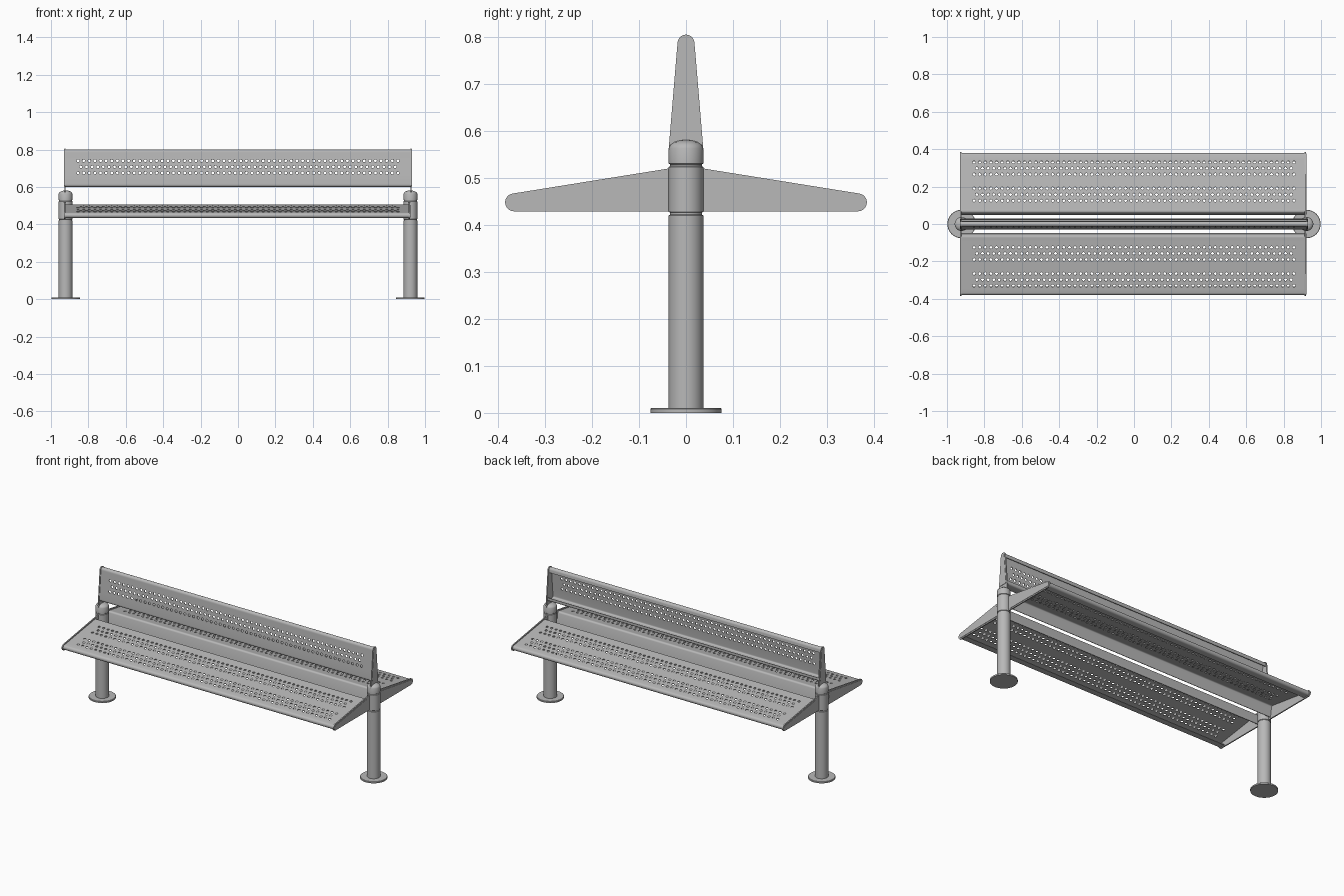
import bpy, bmesh, math
from mathutils import Vector

if "Cube" in bpy.data.objects:
    bpy.data.objects.remove(bpy.data.objects["Cube"], do_unlink=True)

steel = bpy.data.materials.new("grey steel")
steel.use_nodes = True
grey = (0.48, 0.48, 0.48, 1)
steel.diffuse_color = grey
steel.node_tree.nodes["Principled BSDF"].inputs["Base Color"].default_value = grey


def finish(name, bm, thickness=0):
    mesh = bpy.data.meshes.new(name)
    bm.to_mesh(mesh)
    bm.free()
    ob = bpy.data.objects.new(name, mesh)
    bpy.context.collection.objects.link(ob)
    mesh.materials.append(steel)
    bpy.ops.object.select_all(action='DESELECT')
    ob.select_set(True)
    bpy.context.view_layer.objects.active = ob
    if thickness:
        mod = ob.modifiers.new("Solidify", 'SOLIDIFY')
        mod.thickness = thickness
        mod.offset = 0
        bpy.ops.object.modifier_apply(modifier=mod.name)
    bpy.ops.object.shade_smooth_by_angle(angle=math.radians(35))
    return ob


def arc(cy, cz, r, start, end, n=8):
    angles = [math.radians(start + (end - start) * k / n) for k in range(n + 1)]
    return [(cy + r * math.cos(a), cz + r * math.sin(a)) for a in angles]


def lathe(name, profile, x, steps=40):
    bm = bmesh.new()
    verts = [bm.verts.new((x + r, 0, z)) for r, z in profile]
    edges = [bm.edges.new(pair) for pair in zip(verts, verts[1:])]
    bmesh.ops.spin(bm, geom=verts + edges, cent=(x, 0, 0), axis=(0, 0, 1),
                   angle=math.tau, steps=steps)
    bmesh.ops.remove_doubles(bm, verts=bm.verts, dist=1e-5)
    bmesh.ops.recalc_face_normals(bm, faces=bm.faces)
    return finish(name, bm)


def prism(name, outline, x0, x1, side=1):
    bm = bmesh.new()
    face = bm.faces.new([bm.verts.new((x0, side * y, z)) for y, z in outline])
    grown = bmesh.ops.extrude_face_region(bm, geom=[face])["geom"]
    moved = [g for g in grown if isinstance(g, bmesh.types.BMVert)]
    bmesh.ops.translate(bm, verts=moved, vec=(x1 - x0, 0, 0))
    bmesh.ops.recalc_face_normals(bm, faces=bm.faces)
    return finish(name, bm)


def holed_span(a, b, rows, axis, gap=0.0325):
    """Points from a to b, with row centres flagged and half-row lines between."""
    def at(value):
        t = (value - a[axis]) / (b[axis] - a[axis])
        return tuple(a[k] + (b[k] - a[k]) * t for k in range(2))
    step = gap / 2 if b[axis] > a[axis] else -gap / 2
    points = [(a, None)]
    for group in rows:
        points.append((at(group - 3 * step), None))
        for k in range(3):
            centre = group + (k - 1) * 2 * step
            points += [(at(centre), k % 2), (at(centre + step), None)]
    return points + [(b, None)]


RING = [(-1, -1), (0, -1), (1, -1), (1, 0), (1, 1), (0, 1), (-1, 1), (-1, 0)]


def perforated_sheet(name, path, x0, x1, side=1, radius=0.0078, holes=58):
    bm = bmesh.new()
    half = 0.015
    columns = [x0] + [(k - holes) * half for k in range(2 * holes + 1)] + [x1]
    pts = [Vector((0, side * p[0], p[1])) for p, flag in path]
    grid = [[bm.verts.new((x, p.y, p.z)) for p in pts] for x in columns]
    covered = set()
    # staggered round holes, each in a block of four cells
    for j, (p, shift) in enumerate(path):
        if shift is None:
            continue
        along = (pts[j + 1] - pts[j - 1]).normalized()
        for i in range(2 + shift, len(columns) - 2, 2):
            outer = [grid[i + u][j + v] for u, v in RING]
            inner = [bm.verts.new(grid[i][j].co + (Vector((u, 0, 0)) + along * v)
                                  * (radius / math.hypot(u, v))) for u, v in RING]
            for k in range(8):
                n = (k + 1) % 8
                bm.faces.new((outer[k], outer[n], inner[n], inner[k]))
            covered.update((i + u, j + v) for u in (-1, 0) for v in (-1, 0))
    for i in range(len(columns) - 1):
        for j in range(len(pts) - 1):
            if (i, j) not in covered:
                bm.faces.new((grid[i][j], grid[i + 1][j],
                              grid[i + 1][j + 1], grid[i][j + 1]))
    loose = [v for v in bm.verts if not v.link_faces]
    bmesh.ops.delete(bm, geom=loose, context='VERTS')
    return finish(name, bm, 0.004)


def plain(points):
    return [(p, None) for p in points]


# posts with weld grooves and domed caps, on round feet
R = 0.037
post = [(0, 0), (R, 0)]
for z in (0.424, 0.527):
    post += [(R, z - 0.004), (R - 0.003, z - 0.002), (R - 0.003, z + 0.002), (R, z + 0.004)]
post += [(R, 0.563), (0.034, 0.57), (0.026, 0.576), (0.014, 0.58), (0, 0.581)]
foot = [(0, 0), (0.076, 0), (0.076, 0.008), (0.074, 0.01), (0, 0.01)]
for label, x in (("left", 0.922), ("right", -0.922)):
    lathe(label + "_post", post, x)
    lathe(label + "_foot", foot, x)

# seats: folded perforated sheets between tapered end plates
seat_plate = [(0, 0.429)] + arc(0.366, 0.448, 0.019, -90, 81, 12) + [(0, 0.526)]
seat_panel = ([(0.05, 0.437)] + arc(0.366, 0.448, 0.012, -90, 81, 12)
              + arc(0.069, 0.496, 0.009, 81, 170, 4))
seat_path = (plain([(0.051, 0.438)] + arc(0.069, 0.496, 0.009, 170, 90, 4))
             + holed_span((0.075, 0.504), (0.368, 0.460), (0.1575, 0.2975), 0)
             + plain(arc(0.366, 0.448, 0.012, 70, -90, 9) + [(0.335, 0.436)]))
for label, side in (("front", -1), ("back", 1)):
    perforated_sheet(label + "_seat", seat_path, -0.923, 0.913, side)
    for end, x, out in (("left", 0.912, 1), ("right", -0.922, -1)):
        name = label + "_seat_" + end
        prism(name + "_end_plate", seat_plate, x, x + out * 0.007, side)
        prism(name + "_end_panel", seat_panel, x, x + out * 0.009, side)

# backrest: one perforated face, open behind, held by plates on the posts
back_plate = ([(-R, 0.56)] + arc(0, 0.787, 0.018, 175, 5, 12) + [(R, 0.56)])
back_panel = (arc(-0.018, 0.612, 0.009, 270, 180, 4) + arc(0, 0.787, 0.012, 175, 5, 10)
              + arc(0.018, 0.612, 0.009, 0, -90, 4))
back_path = (plain([(0.013, 0.772)] + arc(0, 0.787, 0.012, 5, 165, 9))
             + holed_span((-0.012, 0.785), (-0.027, 0.616), (0.7075,), 1)
             + plain(arc(-0.018, 0.612, 0.009, 180, 270, 4)
                     + arc(0.018, 0.612, 0.009, -90, 0, 4) + [(0.026, 0.622)]))
perforated_sheet("backrest", back_path, -0.923, 0.923)
for end, out in (("left", 1), ("right", -1)):
    name = "backrest_" + end
    prism(name + "_end_plate", back_plate, out * 0.921, out * 0.928)
    prism(name + "_end_panel", back_panel, out * 0.921, out * 0.93)
